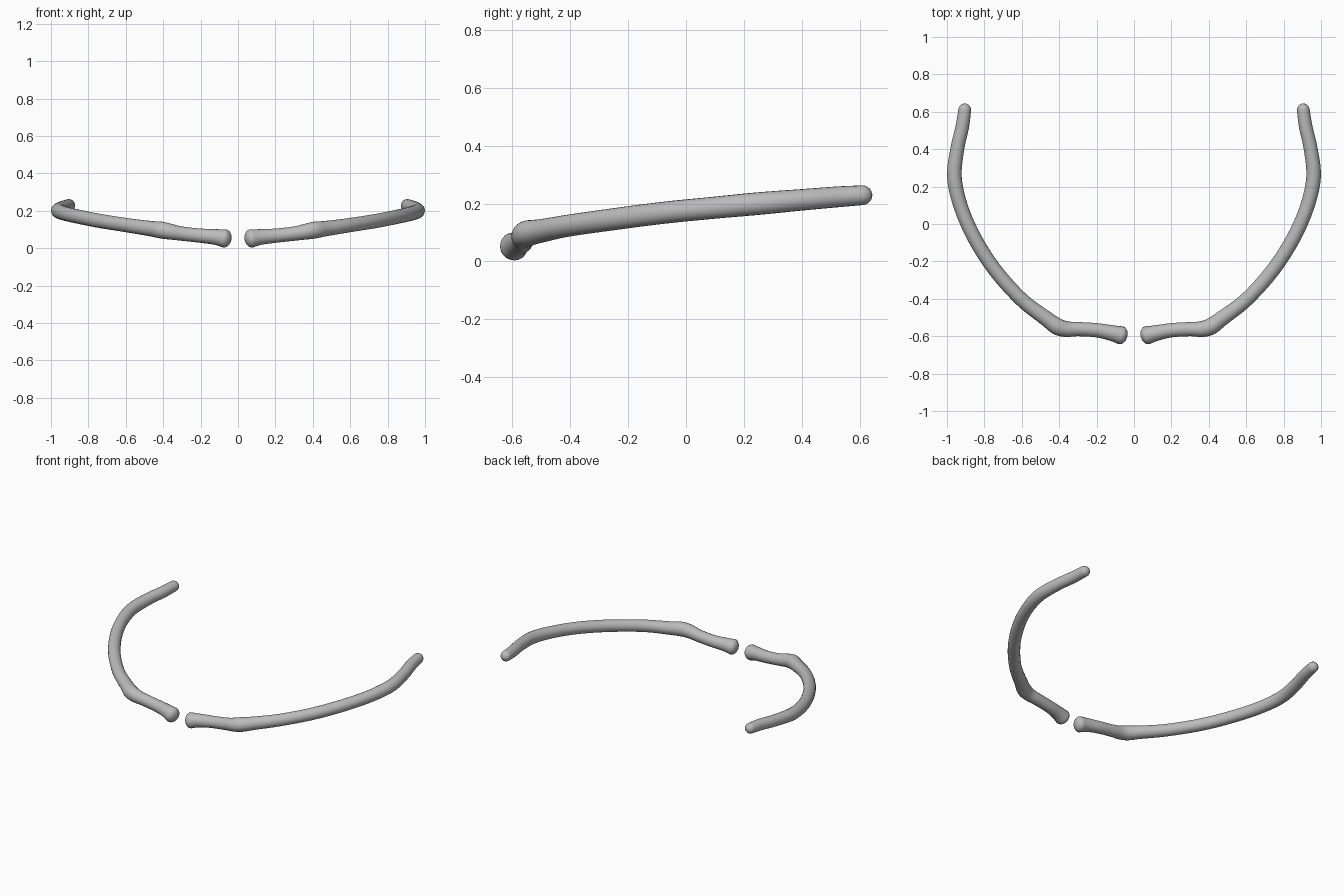
import bpy
import bmesh
import math
from mathutils import Vector

SIDES = 20
STEPS = 5
CAP_STEPS = 5

if "Cube" in bpy.data.objects:
    bpy.data.objects.remove(bpy.data.objects["Cube"])

grey = bpy.data.materials.new("plain grey")
grey.use_nodes = True
colour = (0.5, 0.5, 0.5, 1)
grey.diffuse_color = colour
grey.node_tree.nodes["Principled BSDF"].inputs["Base Color"].default_value = colour

# Centre line from the front end to the rear tip: x, y, z, radius
PATH = [Vector(p) for p in (
    (0.07, -0.595, 0.052, 0.049), (0.12, -0.583, 0.06, 0.042),
    (0.2, -0.568, 0.067, 0.038), (0.3, -0.562, 0.078, 0.038),
    (0.36, -0.562, 0.088, 0.042), (0.41, -0.548, 0.097, 0.045),
    (0.47, -0.505, 0.105, 0.041), (0.6, -0.405, 0.124, 0.038),
    (0.74, -0.25, 0.146, 0.038), (0.85, -0.08, 0.168, 0.038),
    (0.925, 0.09, 0.185, 0.038), (0.96, 0.25, 0.2, 0.039),
    (0.945, 0.4, 0.213, 0.037), (0.918, 0.52, 0.223, 0.036),
    (0.905, 0.61, 0.229, 0.034))]


def spline(points):
    """Smooth curve through the points, radius included."""
    p = [points[0] * 2 - points[1]] + points + [points[-1] * 2 - points[-2]]
    out = []
    for a, b, c, d in zip(p, p[1:], p[2:], p[3:]):
        for i in range(STEPS):
            t = i / STEPS
            out.append((b * 2 + (c - a) * t + (a * 2 - b * 5 + c * 4 - d) * t ** 2
                        + (b * 3 - a - c * 3 + d) * t ** 3) / 2)
    return out + [points[-1]]


def rounded_end(end, inner, bulge):
    """Shrinking rings beyond an end, ordered outward."""
    direction = (end.xyz - inner.xyz).normalized()
    rings = []
    for i in range(1, CAP_STEPS + 1):
        angle = math.pi / 2 * i / (CAP_STEPS + 0.4)
        pos = end.xyz + direction * (end.w * bulge * math.sin(angle))
        rings.append(Vector((*pos, end.w * math.cos(angle))))
    return rings


def rod(name, side):
    line = spline(PATH)
    line = (rounded_end(line[0], line[1], 0.7)[::-1] + line
            + rounded_end(line[-1], line[-2], 1.0))
    bm = bmesh.new()
    rings = []
    for i, point in enumerate(line):
        tangent = line[min(i + 1, len(line) - 1)].xyz - line[max(i - 1, 0)].xyz
        across = tangent.cross(Vector((0, 0, 1))).normalized()
        up = across.cross(tangent).normalized()
        ring = []
        for k in range(SIDES):
            a = math.tau * k / SIDES
            v = point.xyz + (across * math.cos(a) + up * math.sin(a)) * point.w
            ring.append(bm.verts.new((v.x * side, v.y, v.z)))
        rings.append(ring)
    for a, b in zip(rings, rings[1:]):
        for k in range(SIDES):
            n = (k + 1) % SIDES
            bm.faces.new((a[k], a[n], b[n], b[k]))
    bm.faces.new(rings[0])
    bm.faces.new(rings[-1])
    bmesh.ops.recalc_face_normals(bm, faces=bm.faces)
    mesh = bpy.data.meshes.new(name)
    bm.to_mesh(mesh)
    bm.free()
    mesh.materials.append(grey)
    mesh.shade_smooth()
    bpy.context.collection.objects.link(bpy.data.objects.new(name, mesh))


# The two matching curved rods
rod("left_curved_rod", 1)
rod("right_curved_rod", -1)
